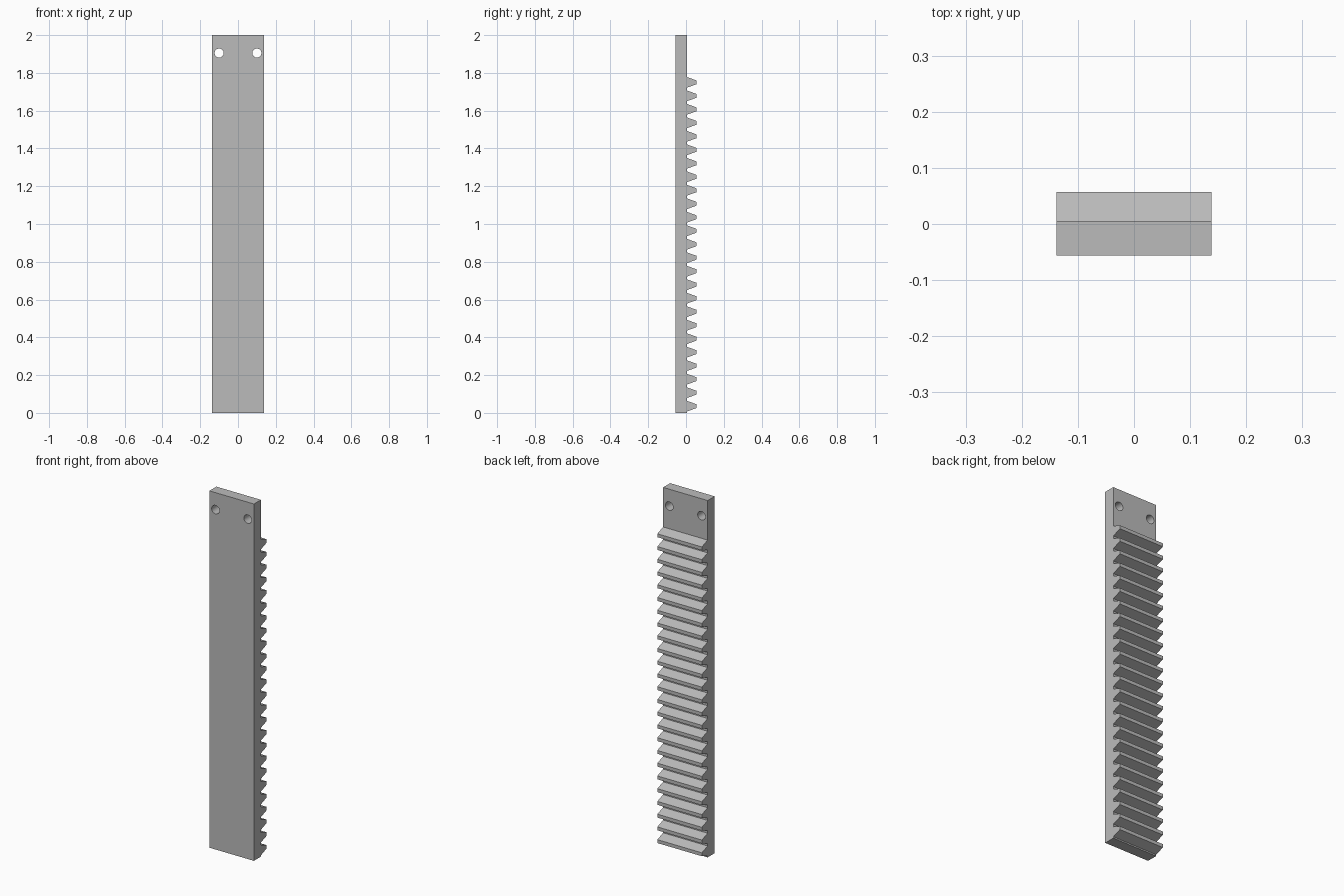
import bpy
import bmesh
import math
from mathutils import Matrix

cube = bpy.data.objects.get("Cube")
if cube:
    bpy.data.objects.remove(cube, do_unlink=True)

# Main dimensions
LENGTH, HALF_WIDTH = 2.0, 0.138
FRONT, ROOT, TIP = -0.0563, 0.0055, 0.0567
PITCH, TEETH = LENGTH / 28, 25
TIP_HALF, ROOT_HALF = 0.0096, 0.0282
HOLE_X, HOLE_Z, HOLE_RADIUS = 0.1, 1.905, 0.024

grey = bpy.data.materials.new("plain grey")
grey.use_nodes = True
colour = (0.5, 0.5, 0.5, 1)
grey.diffuse_color = colour
grey.node_tree.nodes["Principled BSDF"].inputs["Base Color"].default_value = colour


def add_object(name, bm):
    bmesh.ops.recalc_face_normals(bm, faces=bm.faces)
    mesh = bpy.data.meshes.new(name)
    bm.to_mesh(mesh)
    bm.free()
    mesh.materials.append(grey)
    obj = bpy.data.objects.new(name, mesh)
    bpy.context.collection.objects.link(obj)
    return obj


# Toothed bar: side profile of plate and teeth, extruded across the width
profile = [(FRONT, LENGTH), (FRONT, 0), (ROOT, 0)]
for i in range(TEETH):
    z = (i + 0.5) * PITCH
    profile += [(ROOT, z - ROOT_HALF), (TIP, z - TIP_HALF),
                (TIP, z + TIP_HALF), (ROOT, z + ROOT_HALF)]
profile.append((ROOT, LENGTH))

bm = bmesh.new()
side = bm.faces.new([bm.verts.new((-HALF_WIDTH, y, z)) for y, z in profile])
swept = bmesh.ops.extrude_face_region(bm, geom=[side])["geom"]
bmesh.ops.translate(bm, vec=(2 * HALF_WIDTH, 0, 0),
                    verts=[v for v in swept if isinstance(v, bmesh.types.BMVert)])
rack = add_object("gear_rack", bm)

# Mounting holes drilled through the plain upper end
bm = bmesh.new()
for sign in (-1, 1):
    place = (Matrix.Translation((sign * HOLE_X, 0, HOLE_Z))
             @ Matrix.Rotation(math.pi / 2, 4, "X"))
    bmesh.ops.create_cone(bm, cap_ends=True, segments=32, radius1=HOLE_RADIUS,
                          radius2=HOLE_RADIUS, depth=0.3, matrix=place)
cutter = add_object("hole_cutter", bm)
drill = rack.modifiers.new("mounting holes", "BOOLEAN")
drill.operation = "DIFFERENCE"
drill.solver = "EXACT"
drill.object = cutter

bpy.ops.object.select_all(action="DESELECT")
rack.select_set(True)
bpy.context.view_layer.objects.active = rack
bpy.ops.object.modifier_apply(modifier=drill.name)
bpy.data.objects.remove(cutter, do_unlink=True)
bpy.ops.object.shade_smooth_by_angle(angle=math.radians(15))
